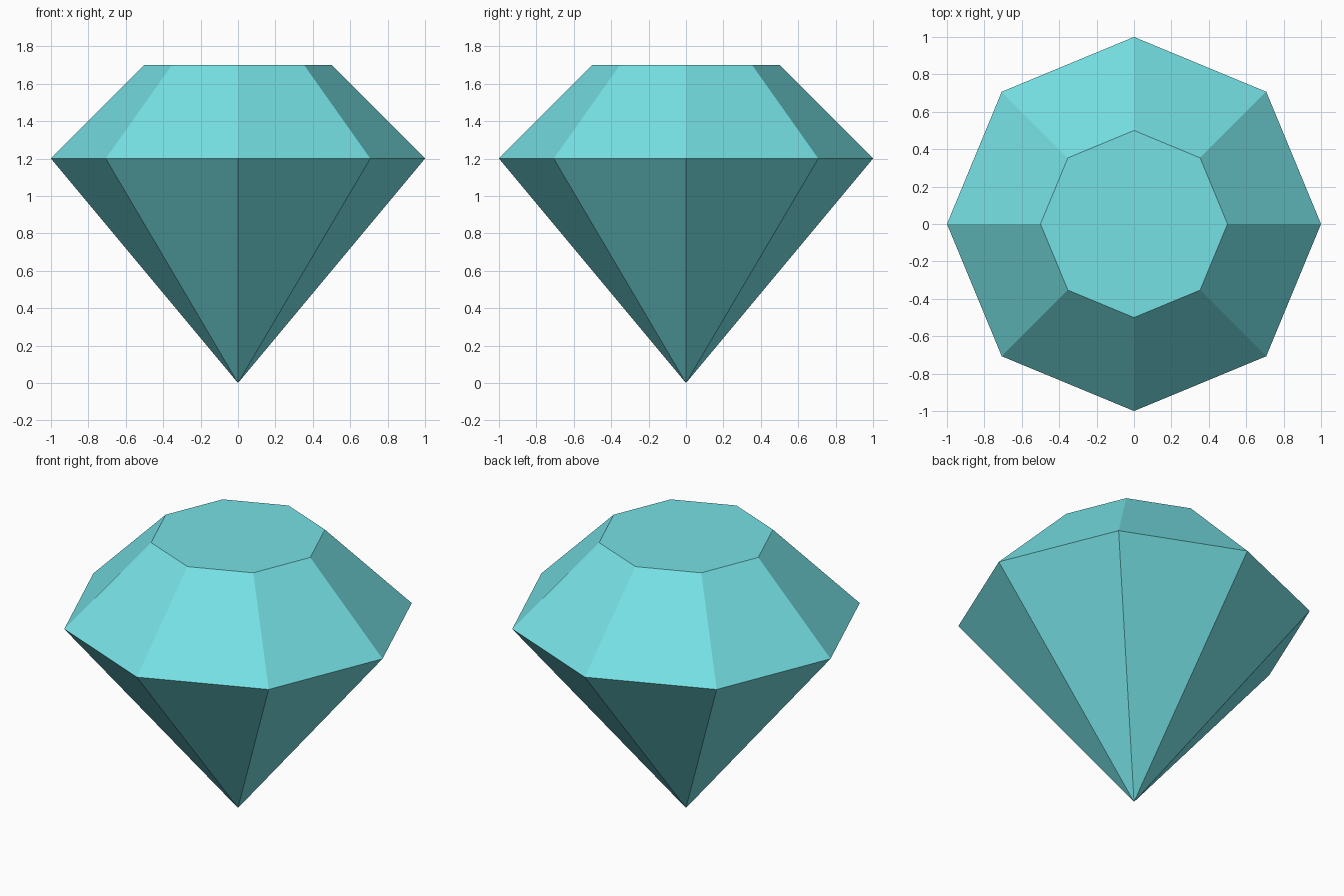
import bpy
import bmesh
from math import cos, sin, tau

SIDES = 8
GIRDLE_RADIUS, TABLE_RADIUS = 1.0, 0.5
GIRDLE_Z, TABLE_Z = 1.2, 1.7

cube = bpy.data.objects.get("Cube")
if cube:
    bpy.data.objects.remove(cube, do_unlink=True)

# Gem colour
colour = (0.18, 0.75, 0.78, 1.0)
mat = bpy.data.materials.new("turquoise")
mat.use_nodes = True
mat.diffuse_color = colour
mat.node_tree.nodes["Principled BSDF"].inputs["Base Color"].default_value = colour

bm = bmesh.new()


def ring(radius, z):
    angles = [tau * i / SIDES for i in range(SIDES)]
    return [bm.verts.new((radius * cos(a), radius * sin(a), z)) for a in angles]


tip = bm.verts.new((0, 0, 0))
girdle = ring(GIRDLE_RADIUS, GIRDLE_Z)
table = ring(TABLE_RADIUS, TABLE_Z)

# Pointed pavilion below, sloped crown above
for i in range(SIDES):
    j = (i + 1) % SIDES
    bm.faces.new((tip, girdle[j], girdle[i]))
    bm.faces.new((girdle[i], girdle[j], table[j], table[i]))

# Flat table on top
bm.faces.new(table)
bmesh.ops.recalc_face_normals(bm, faces=bm.faces[:])

mesh = bpy.data.meshes.new("cut_gem")
bm.to_mesh(mesh)
bm.free()
mesh.materials.append(mat)
gem = bpy.data.objects.new("cut_gem", mesh)
bpy.context.collection.objects.link(gem)
